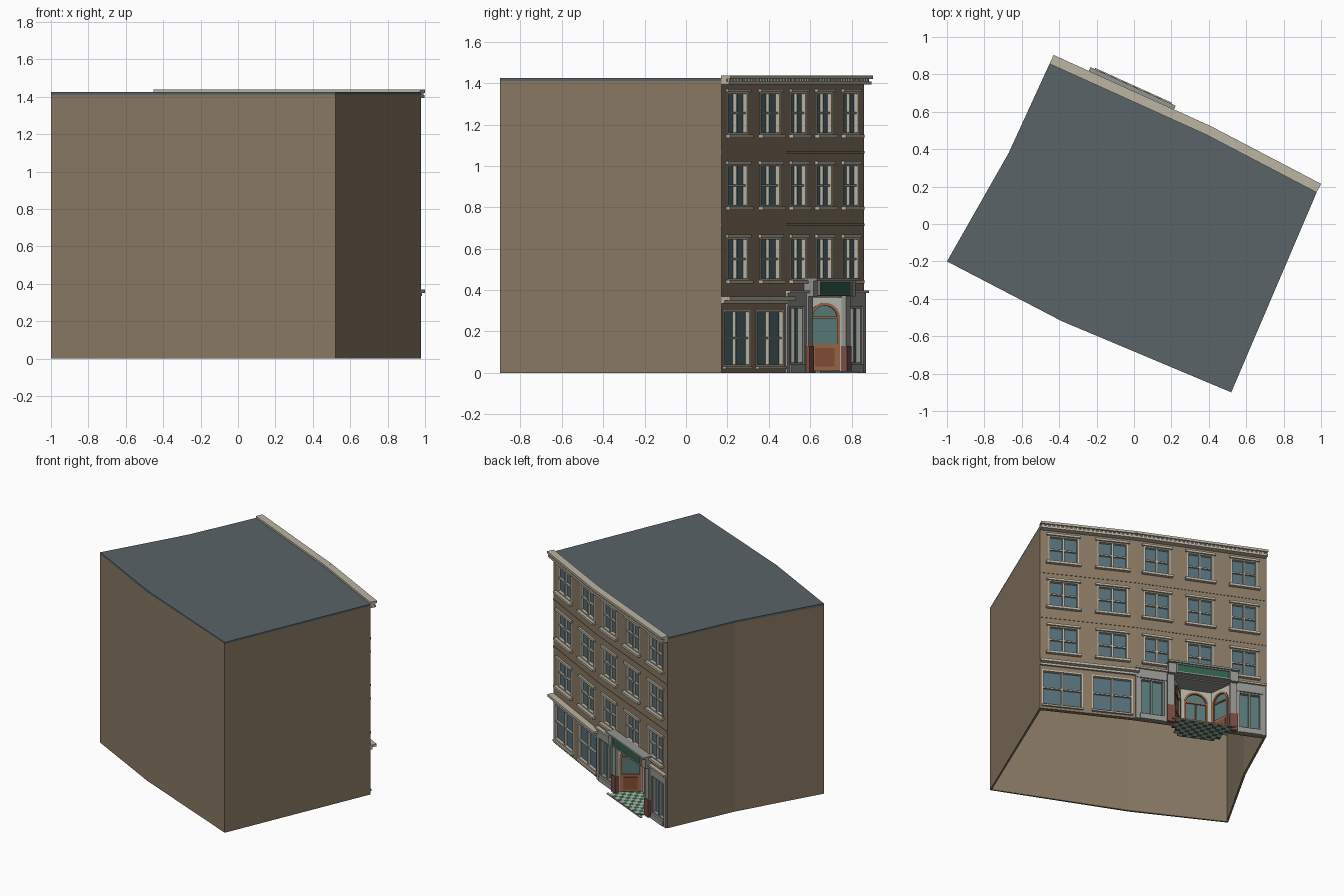
import bpy, bmesh, math
from mathutils import Vector

if "Cube" in bpy.data.objects:
    bpy.data.objects.remove(bpy.data.objects["Cube"])

COLORS = {"brown": (.25, .19, .125), "roof": (.10, .125, .135), "cream": (.50, .46, .37),
          "glass": (.09, .16, .19), "teal": (.10, .19, .19), "stone": (.30, .30, .28),
          "wood": (.32, .13, .06), "panel": (.22, .075, .035), "red": (.19, .075, .06),
          "green": (.03, .12, .07), "pale": (.45, .47, .40)}
mats, parts = {}, {}
for key, c in COLORS.items():
    mats[key] = bpy.data.materials.new(key)
    mats[key].diffuse_color = (*c, 1)


class Frame:
    """Wall coordinates: u along the wall, d outward, z up."""
    def __init__(self, a, b):
        self.a, v = Vector(a), Vector(b) - Vector(a)
        self.L, self.t = v.length, v.normalized()
        self.n = Vector((self.t.y, -self.t.x))

    def at(self, u, d):
        return self.a + self.t * u + self.n * d

    def p(self, u, d, z):
        return (*self.at(u, d), z)


def prism(name, mat, F, pts, d0, d1):
    """Extrude a (u, z) outline through depth d0..d1."""
    bm = parts.setdefault((name, mat), bmesh.new())
    lo = [bm.verts.new(F.p(u, d0, z)) for u, z in pts]
    hi = [bm.verts.new(F.p(u, d1, z)) for u, z in pts]
    fs = [bm.faces.new(lo[::-1]), bm.faces.new(hi)]
    for i in range(len(pts)):
        j = (i + 1) % len(pts)
        fs.append(bm.faces.new((lo[i], lo[j], hi[j], hi[i])))
    bmesh.ops.recalc_face_normals(bm, faces=fs)


def box(name, mat, F, u0, u1, z0, z1, d0, d1):
    prism(name, mat, F, [(u0, z0), (u1, z0), (u1, z1), (u0, z1)], d0, d1)


def border(name, mat, F, u0, u1, z0, z1, w, d0, d1):
    box(name, mat, F, u0, u0 + w, z0, z1, d0, d1)
    box(name, mat, F, u1 - w, u1, z0, z1, d0, d1)
    box(name, mat, F, u0 + w, u1 - w, z0, z0 + w, d0, d1)
    box(name, mat, F, u0 + w, u1 - w, z1 - w, z1, d0, d1)


def finish(name, mat, bm, thick=0):
    me = bpy.data.meshes.new(name)
    bm.to_mesh(me)
    bm.free()
    ob = bpy.data.objects.new(name, me)
    bpy.context.collection.objects.link(ob)
    me.materials.append(mats[mat])
    if thick:
        m = ob.modifiers.new("thickness", "SOLIDIFY")
        m.thickness, m.offset = thick, -1


def wall(name, F, holes):
    """Wall sheet with rectangular openings, thickened inward."""
    us = sorted({0, F.L, *[h[0] for h in holes], *[h[1] for h in holes]})
    zs = sorted({0, H, *[h[2] for h in holes], *[h[3] for h in holes]})
    bm = bmesh.new()
    for u0, u1 in zip(us, us[1:]):
        for z0, z1 in zip(zs, zs[1:]):
            u, z = (u0 + u1) / 2, (z0 + z1) / 2
            if not any(a < u < b and c < z < d for a, b, c, d in holes):
                bm.faces.new([bm.verts.new(F.p(*q)) for q in
                              ((u0, 0, z0), (u1, 0, z0), (u1, 0, z1), (u0, 0, z1))])
    bmesh.ops.remove_doubles(bm, verts=bm.verts, dist=1e-5)
    finish(name, "brown", bm, .03)


def window(F, u0, u1, z0, z1, trim=True):
    box("window_glass", "glass", F, u0, u1, z0, z1, -.024, -.02)
    border("window_frames", "cream", F, u0, u1, z0, z1, .011, -.02, .002)
    uc, zc = (u0 + u1) / 2, (z0 + z1) / 2
    box("window_bars", "cream", F, uc - .006, uc + .006, z0 + .011, z1 - .011, -.02, -.003)
    box("window_bars", "cream", F, u0 + .011, u1 - .011, zc - .005, zc + .005, -.02, -.006)
    if trim:
        box("window_sills", "cream", F, u0 - .015, u1 + .015, z0 - .014, z0 + .003, 0, .024)
        box("window_lintels", "cream", F, u0 - .012, u1 + .012, z1 - .003, z1 + .013, 0, .014)


H = 1.41
A, B, C = (.978, .172), (.39, .48), (-.45, .86)
FL, FR = Frame(A, B), Frame(B, C)
rows = [(.445, .655), (.80, 1.01), (1.15, 1.36)]

# Facade walls with window, shop and entrance openings
left = [(c - .106, c + .106, *r) for c in (.165, .505) for r in rows]
left_ground = [(c - .142, c + .142, .03, .305) for c in (.157, .503)]
right = [(c - .093, c + .093, *r) for c in (.152, .456, .766) for r in rows]
shop = [(.03, .20, .04, .32), (.725, .885, .04, .32)]
wall("facade_left", FL, left + left_ground)
wall("facade_right", FR, right + shop + [(.27, .66, 0, .37)])
for h in left:
    window(FL, *h)
for h in right:
    window(FR, *h)
for h in left_ground:
    window(FL, *h, trim=False)
    box("ground_sills", "cream", FL, h[0], h[1], h[2] - .012, h[2], 0, .015)

# Plain side and rear walls, open underneath
plan = [C, (-.67, .38), (-1, -.2), (-.385, -.52), (.52, -.9), A]
bm = bmesh.new()
lo = [bm.verts.new((x, y, 0)) for x, y in plan]
hi = [bm.verts.new((x, y, H)) for x, y in plan]
for i in range(len(plan) - 1):
    bm.faces.new((lo[i], lo[i + 1], hi[i + 1], hi[i]))
finish("plain_walls", "brown", bm, .015)

# Roof slab
bm = bmesh.new()
bm.faces.new([bm.verts.new((x, y, 1.424)) for x, y in plan + [B]])
finish("roof", "roof", bm, .02)

# Cornice, dentils and string courses
for F in (FL, FR):
    e = F.L + (.002 if F is FL else 0)
    box("cornice_top", "cream", F, 0, e, 1.421, 1.438, -.004, .048)
    box("cornice_core", "cream", F, 0, e, 1.408, 1.421, -.004, .028)
    box("cornice_lower", "cream", F, 0, e, 1.393, 1.408, 0, .040)
    for i in range(int(F.L / .03)):
        u = .008 + i * .03
        box("dentils", "cream", F, u, u + .015, 1.408, 1.421, .028, .038)
    for z in (.71, 1.06):
        box("string_courses", "brown", F, 0, e, z, z + .012, 0, .003)
box("shop_cornice", "cream", FL, 0, FL.L + .02, .35, .368, 0, .045)
box("shop_fascia", "cream", FL, 0, FL.L, .335, .35, 0, .015)

# Stone-framed shop windows beside the entrance
for (u0, u1, z0, z1), (s0, s1) in zip(shop, [(0, .22), (.705, FR.L - .005)]):
    box("shop_glass", "teal", FR, u0, u1, z0, z1, -.024, -.02)
    border("shop_frames", "stone", FR, u0, u1, z0, z1, .01, -.02, .004)
    uc = (u0 + u1) / 2
    box("shop_mullions", "stone", FR, uc - .006, uc + .006, z0 + .01, z1 - .01, -.02, 0)
    box("shop_piers", "stone", FR, s0, u0, 0, .33, 0, .012)
    box("shop_piers", "stone", FR, u1, s1, 0, .33, 0, .012)
    box("shop_plinths", "stone", FR, u0, u1, 0, .04, 0, .018)
    box("shop_lintels", "stone", FR, s0, s1, z1, .385, 0, .014)
    box("shop_lintel_caps", "cream", FR, s0, s1, .385, .398, 0, .028)

# Entrance pilasters with red bases
for u0 in (.22, .66):
    box("pilasters", "stone", FR, u0, u0 + .05, .13, .37, -.01, .024)
    box("pilaster_bases", "red", FR, u0 - .002, u0 + .052, 0, .13, -.01, .03)
    box("canopy_brackets", "stone", FR, u0, u0 + .05, .37, .445, 0, .05)

# Canopy with blank green sign board
box("canopy_body", "stone", FR, .27, .66, .372, .445, -.005, .045)
box("canopy_cap", "stone", FR, .215, .715, .445, .458, 0, .07)
box("sign_board", "green", FR, .285, .645, .382, .437, .045, .054)
border("sign_frame", "stone", FR, .275, .655, .373, .445, .009, .045, .06)


def arch(uc, r, z, n=16):
    return [(uc - r * math.cos(math.pi * i / n), z + r * math.sin(math.pi * i / n))
            for i in range(n + 1)]


def arched_unit(F, double):
    """Arched wooden door: surround, ring, glass, panelled base."""
    c, zs = F.L / 2, .265
    r = min(c - .008, .085)
    prism("recess_surround", "pale", F,
          [(0, 0), (c - r, 0)] + arch(c, r, zs) + [(c + r, 0), (F.L, 0), (F.L, .37), (0, .37)],
          -.015, 0)
    ri = r - .014
    prism("door_frames", "wood", F,
          [(c - r, .012)] + arch(c, r, zs) + [(c + r, .012), (c + ri, .012)]
          + arch(c, ri, zs)[::-1] + [(c - ri, .012)], -.015, .006)
    prism("door_glass", "teal", F, [(c - ri, .13)] + arch(c, ri, zs) + [(c + ri, .13)], -.012, -.008)
    box("door_base", "wood", F, c - ri, c + ri, .012, .14, -.012, -.001)
    box("door_rail", "wood", F, c - ri, c + ri, .262, .272, -.012, 0)
    halves = [(c - ri, c), (c, c + ri)] if double else [(c - ri, c + ri)]
    for a, b in halves:
        box("door_panels", "panel", F, a + .012, b - .012, .03, .12, -.001, .004)
    if double:
        box("door_stile", "wood", F, c - .005, c + .005, .012, .265, -.012, .003)


# Splayed entrance recess
q = [FR.at(*k) for k in ((.27, 0), (.355, -.14), (.575, -.14), (.66, 0))]
for i in range(3):
    arched_unit(Frame(q[i], q[i + 1]), i == 1)
box("recess_ceiling", "stone", FR, .27, .66, .365, .375, -.15, 0)

# Checkered entrance floor
s = .0325
for i in range(12):
    for j in range(7):
        u, d = .27 + i * s, -.155 + j * s
        inset = max(0, -(d + s)) * .6
        if .27 + inset - s < u < .66 - inset:
            kind = ("floor_green_tiles", "green") if (i + j) % 2 else ("floor_pale_tiles", "pale")
            box(*kind, FR, u, u + s, 0, .01, d, d + s)
border_d = -.155 + 7 * s
box("floor_edge", "cream", FR, .24, .69, 0, .008, border_d - .012, border_d + .004)

for (name, mat), bm in parts.items():
    finish(name, mat, bm)

for m in bpy.data.materials:
    if m.users and not m.is_grease_pencil:
        m.use_nodes = True
        m.node_tree.nodes["Principled BSDF"].inputs["Base Color"].default_value = m.diffuse_color
